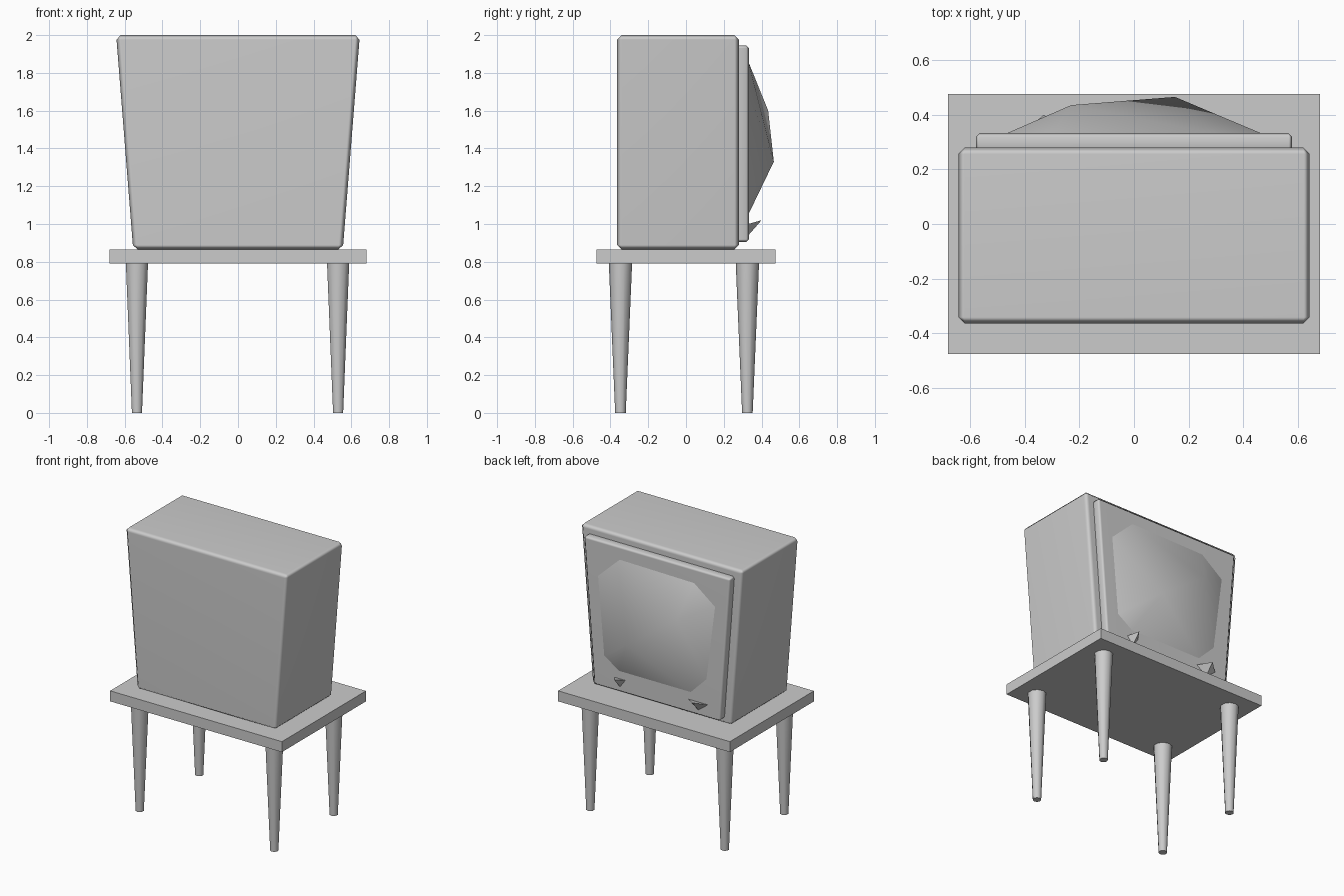
import bpy, bmesh
from math import radians
from mathutils import Matrix

if "Cube" in bpy.data.objects:
    bpy.data.objects.remove(bpy.data.objects["Cube"])


def finish(name, bm, angle=30, weighted=False):
    """Turn a bmesh into a named, shaded object."""
    bmesh.ops.recalc_face_normals(bm, faces=bm.faces)
    mesh = bpy.data.meshes.new(name)
    bm.to_mesh(mesh)
    bm.free()
    obj = bpy.data.objects.new(name, mesh)
    bpy.context.collection.objects.link(obj)
    bpy.ops.object.select_all(action='DESELECT')
    obj.select_set(True)
    bpy.context.view_layer.objects.active = obj
    bpy.ops.object.shade_smooth_by_angle(angle=radians(angle))
    if weighted:
        mod = obj.modifiers.new("Weighted Normals", 'WEIGHTED_NORMAL')
        mod.keep_sharp = True
    return obj


def tapered_box(name, half_bottom, half_top, y0, y1, z0, z1, bevel=0.0):
    """Box with a trapezoid front, optionally chamfered."""
    bm = bmesh.new()
    profile = [(-half_bottom, z0), (half_bottom, z0), (half_top, z1), (-half_top, z1)]
    face = bm.faces.new([bm.verts.new((x, y0, z)) for x, z in profile])
    ext = bmesh.ops.extrude_face_region(bm, geom=[face])
    for v in ext["geom"]:
        if isinstance(v, bmesh.types.BMVert):
            v.co.y = y1
    if bevel:
        bmesh.ops.bevel(bm, geom=bm.edges[:], offset=bevel, segments=1,
                        profile=0.5, affect='EDGES')
    return finish(name, bm, 60 if bevel else 30, bool(bevel))


def hull(name, points, angle):
    """Convex faceted solid around a few points."""
    bm = bmesh.new()
    for p in points:
        bm.verts.new(p)
    bmesh.ops.convex_hull(bm, input=bm.verts[:])
    return finish(name, bm, angle)


# Table top
tapered_box("table_top", 0.68, 0.68, -0.475, 0.475, 0.79, 0.865)

# Tapered round legs
for side, x in (("left", -0.535), ("right", 0.53)):
    for end, y in (("front", -0.347), ("back", 0.325)):
        bm = bmesh.new()
        bmesh.ops.create_cone(bm, cap_ends=True, segments=10, radius1=0.028,
                              radius2=0.062, depth=0.80,
                              matrix=Matrix.Translation((x, y, 0.40)))
        finish(f"{end}_{side}_leg", bm, 40)

# Television cabinet and screen surround
tapered_box("cabinet", 0.555, 0.645, -0.365, 0.28, 0.865, 2.0, 0.024)
tapered_box("screen_surround", 0.50, 0.58, 0.26, 0.333, 0.905, 1.945, 0.014)

# Bulging faceted screen: cut-corner outline plus two crown points
outline = [(0.30, 1.86), (0.47, 1.70), (0.42, 1.13), (0.30, 1.05),
           (-0.28, 1.05), (-0.40, 1.17), (-0.47, 1.72), (-0.30, 1.85)]
crown = [(0.15, 0.465, 1.33), (-0.23, 0.435, 1.60)]
hull("screen", [(x, 0.33, z) for x, z in outline] + crown, 60)

# Small pointed control knobs under the screen
for name, x, w in (("right_knob", 0.29, 0.045), ("left_knob", -0.33, 0.08)):
    hull(name, [(x - w, 0.33, 1.0), (x + w, 0.33, 1.0), (x, 0.33, 0.94),
                (x, 0.40, 1.02)], 20)
